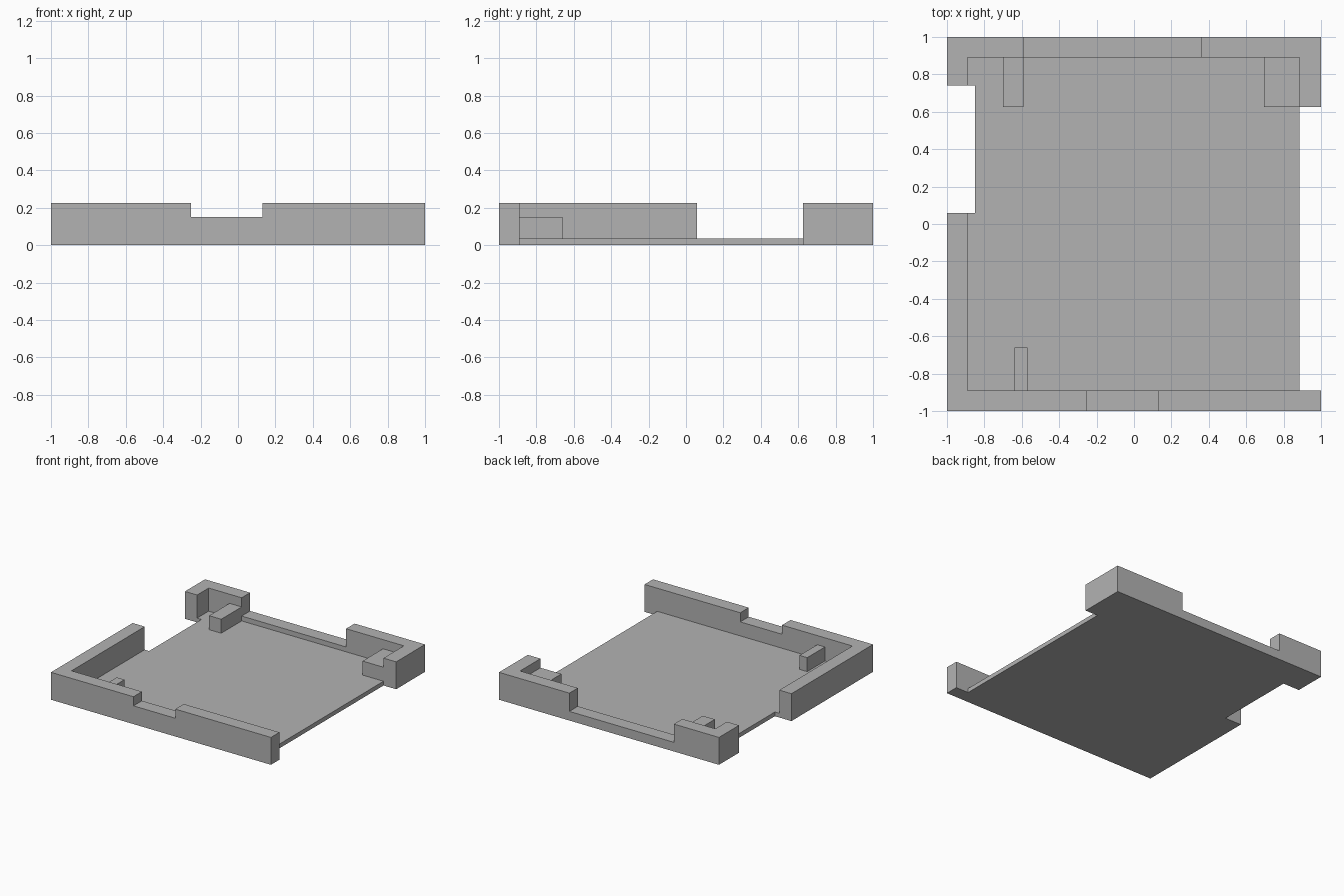
import bpy
import bmesh
from mathutils import Vector

if "Cube" in bpy.data.objects:
    bpy.data.objects.remove(bpy.data.objects["Cube"], do_unlink=True)

# Main levels
OUT, IN = 1.0, 0.89
RIGHT = 0.885
FLOOR, SILL, LEDGE, TOP = 0.035, 0.075, 0.15, 0.225

grey = bpy.data.materials.new("plain grey")
grey.use_nodes = True
colour = (0.45, 0.45, 0.45, 1)
grey.diffuse_color = colour
grey.node_tree.nodes["Principled BSDF"].inputs["Base Color"].default_value = colour


def extrude(name, points, depth):
    """Extrude a closed outline of 3D points along a vector."""
    bm = bmesh.new()
    face = bm.faces.new([bm.verts.new(p) for p in points])
    result = bmesh.ops.extrude_face_region(bm, geom=[face], use_keep_orig=True)
    moved = [g for g in result["geom"] if isinstance(g, bmesh.types.BMVert)]
    bmesh.ops.translate(bm, verts=moved, vec=Vector(depth))
    bmesh.ops.recalc_face_normals(bm, faces=bm.faces)
    mesh = bpy.data.meshes.new(name)
    bm.to_mesh(mesh)
    bm.free()
    mesh.materials.append(grey)
    obj = bpy.data.objects.new(name, mesh)
    bpy.context.collection.objects.link(obj)
    return obj


def block(name, x0, x1, y0, y1, z0, z1):
    outline = [(x0, y0, z0), (x1, y0, z0), (x1, y1, z0), (x0, y1, z0)]
    return extrude(name, outline, (0, 0, z1 - z0))


def notched_wall(name, y0, y1, gap0, gap1, gap_z):
    """Full-width wall with a rectangular notch in its top edge."""
    profile = [(-OUT, 0), (OUT, 0), (OUT, TOP), (gap1, TOP),
               (gap1, gap_z), (gap0, gap_z), (gap0, TOP), (-OUT, TOP)]
    return extrude(name, [(x, y0, z) for x, z in profile], (0, y1 - y0, 0))


# Floor plate with the side opening cut into its edge
floor = [(-IN, -IN), (RIGHT, -IN), (RIGHT, IN), (-IN, IN),
         (-IN, 0.74), (-0.85, 0.74), (-0.85, 0.06), (-IN, 0.06)]
extrude("floor_plate", [(x, y, 0) for x, y in floor], (0, 0, FLOOR))

# Front and back walls
notched_wall("front_wall", -OUT, -IN, -0.25, 0.13, LEDGE)
notched_wall("back_wall", IN, OUT, -0.59, 0.36, SILL)

# Side walls, leaving wide openings
block("right_front_side_wall", -OUT, -IN, -IN, 0.06, 0, TOP)
block("right_back_side_wall", -OUT, -IN, 0.74, IN, 0, TOP)
block("left_back_side_wall", RIGHT, OUT, 0.625, IN, 0, TOP)

# Support ledges standing on the floor
block("front_support", -0.64, -0.57, -IN, -0.66, FLOOR, LEDGE)
block("back_right_support", -0.70, -0.59, 0.625, IN, FLOOR, LEDGE)
block("back_left_support", 0.695, RIGHT, 0.625, IN, FLOOR, LEDGE)
